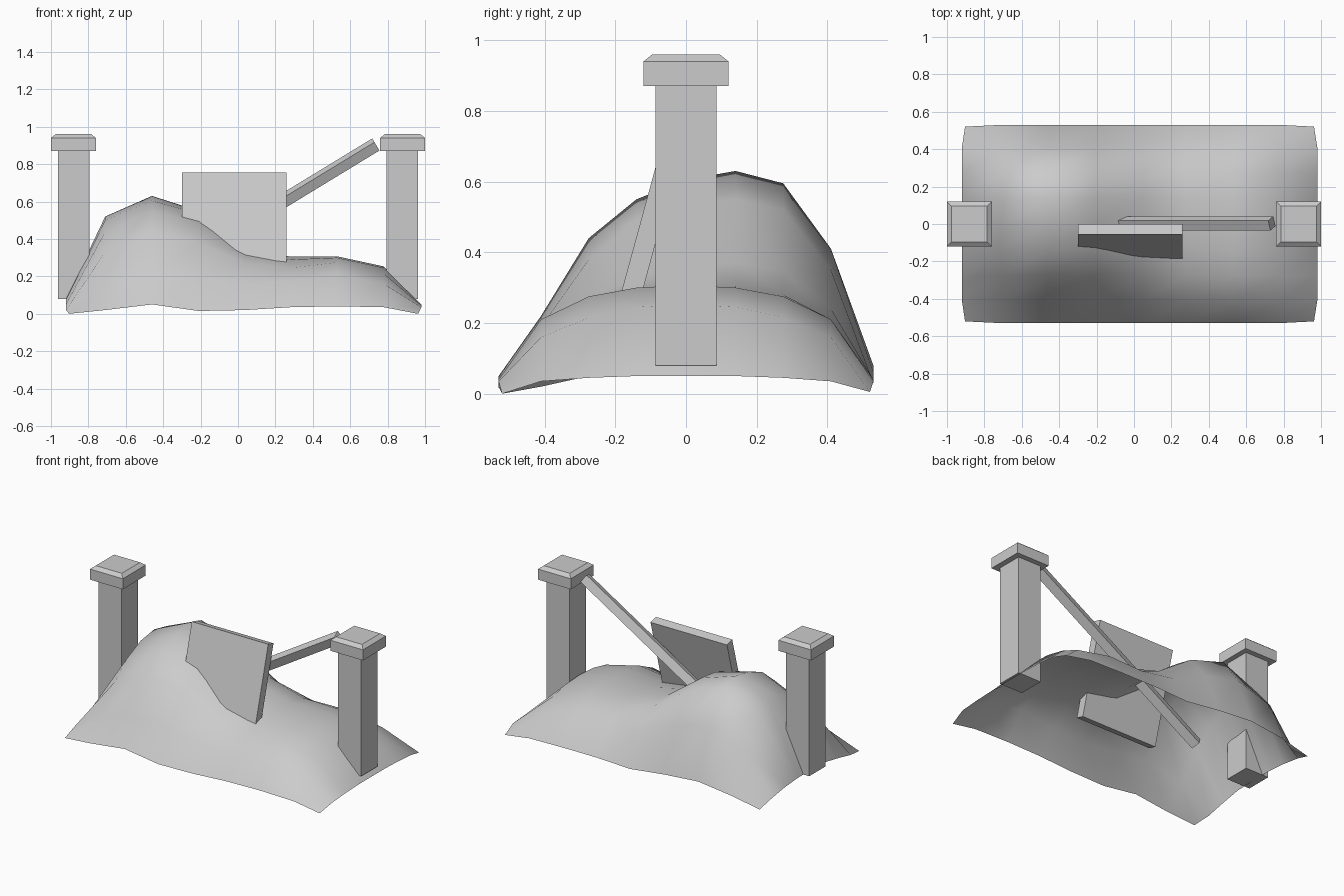
import bpy, bmesh
from math import radians, hypot, atan2

if "Cube" in bpy.data.objects:
    bpy.data.objects.remove(bpy.data.objects["Cube"])


def finish(name, bm, loc=(0, 0, 0), rot=(0, 0, 0)):
    me = bpy.data.meshes.new(name)
    bm.normal_update()
    bm.to_mesh(me)
    bm.free()
    ob = bpy.data.objects.new(name, me)
    bpy.context.collection.objects.link(ob)
    ob.location, ob.rotation_euler = loc, rot
    return ob


def box(name, size, loc, rot=(0, 0, 0), top_inset=0, inset_rise=0):
    bm = bmesh.new()
    bmesh.ops.create_cube(bm, size=1)
    bmesh.ops.scale(bm, vec=size, verts=bm.verts)
    if top_inset:  # chamfered top
        top = max(bm.faces, key=lambda f: f.calc_center_median().z)
        bmesh.ops.inset_region(bm, faces=[top], thickness=top_inset)
        bmesh.ops.translate(bm, vec=(0, 0, inset_rise), verts=top.verts)
    return finish(name, bm, loc, rot)


# Mound: open sheet, two hills along x, one height row per y
xs = [-.92, -.71, -.46, -.21, .04, .28, .53, .78, .98]
ys = [-.53, -.41, -.275, -.14, 0, .14, .275, .41, .53]
heights = [
    [0, .02, .05, .015, .02, .035, .04, .035, 0],
    [.02, .16, .22, .19, .16, .17, .21, .16, .035],
    [.05, .33, .44, .38, .27, .245, .275, .215, .045],
    [.075, .44, .55, .49, .33, .29, .30, .245, .05],
    [.08, .50, .605, .535, .36, .305, .307, .253, .05],
    [.08, .52, .63, .55, .37, .305, .30, .245, .05],
    [.07, .49, .595, .52, .35, .28, .275, .215, .045],
    [.05, .33, .41, .35, .24, .20, .21, .16, .035],
    [.01, .05, .08, .06, .03, .04, .04, .035, .005],
]
bm = bmesh.new()
grid = []
for j, y in enumerate(ys):
    row = []
    for i, x in enumerate(xs):
        corner = i in (0, 8) and j in (0, 8)
        k = .982 if corner else 1
        row.append(bm.verts.new((x * k, y * k, heights[j][i])))
    grid.append(row)
for j in range(8):
    for i in range(8):
        f = bm.faces.new((grid[j][i], grid[j][i + 1], grid[j + 1][i + 1], grid[j + 1][i]))
        f.smooth = True
finish("mound", bm)

# Posts with chamfered caps
for side, sx in (("left", -1), ("right", 1)):
    box(side + "_post", (.17, .172, .79), (sx * .878, 0, .475))
    box(side + "_post_cap", (.24, .24, .07), (sx * .88, 0, .905),
        top_inset=.035, inset_rise=.02)

# Leaning panel sunk into the mound
box("panel", (.56, .057, .61), (-.02, -.108, .453), (radians(-15.3), 0, 0))

# Rolled fallen beam, from the right cap down into the mound
dx, dz = 1.215, .74
box("fallen_beam", (hypot(dx, dz), .057, .057), (.737 - dx / 2, .003, .905 - dz / 2),
    (radians(24), -atan2(dz, dx), 0))
